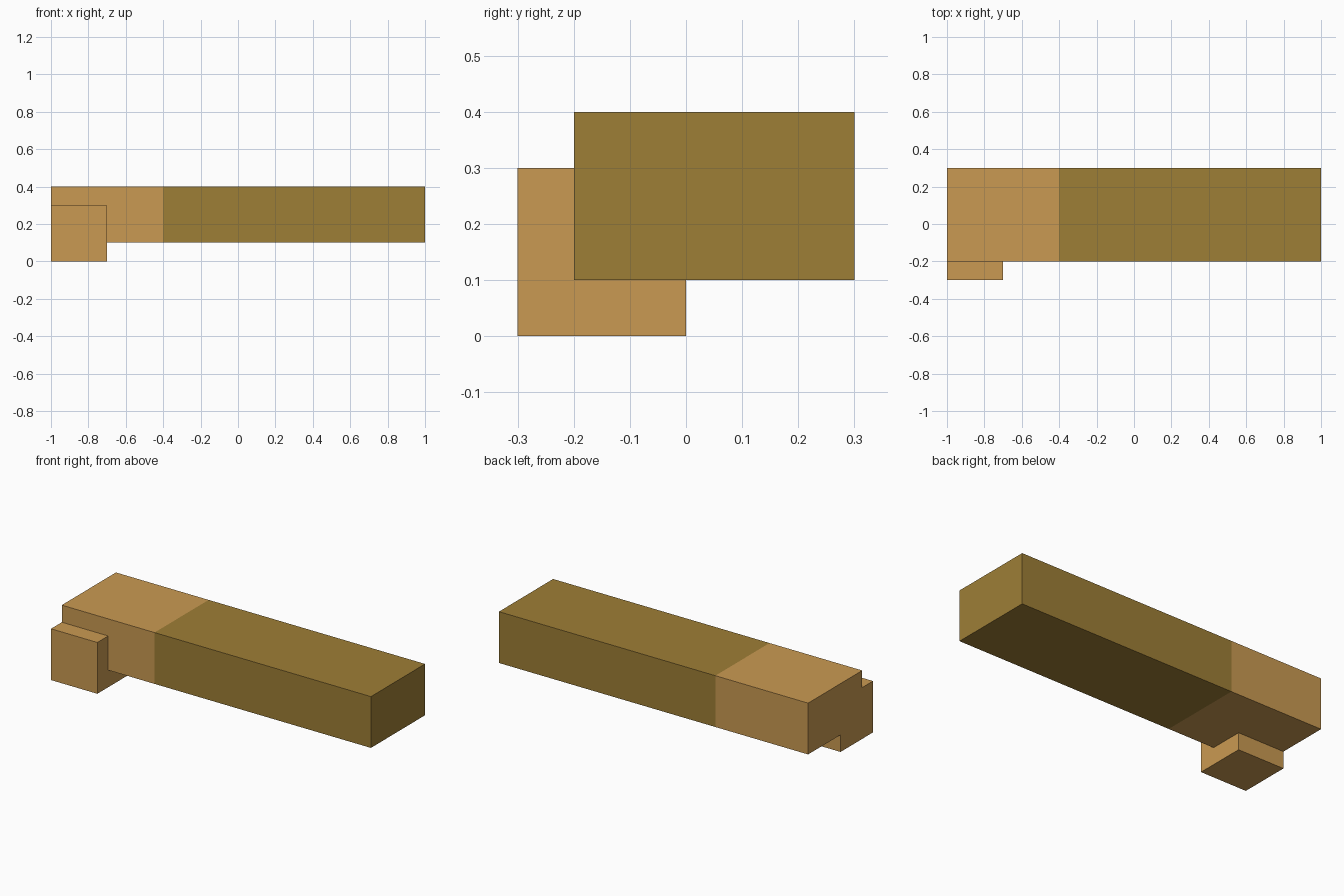
import bpy, bmesh
from mathutils import Vector

if "Cube" in bpy.data.objects:
    bpy.data.objects.remove(bpy.data.objects["Cube"])


def material(name, rgb):
    """Flat colour from 0-255 sRGB."""
    m = bpy.data.materials.new(name)
    lin = [((c / 255 + 0.055) / 1.055) ** 2.4 for c in rgb]
    m.diffuse_color = (*lin, 1)
    m.use_nodes = True
    m.node_tree.nodes["Principled BSDF"].inputs["Base Color"].default_value = m.diffuse_color
    return m


tan = material("tan", (202, 154, 82))
olive = material("olive", (158, 126, 54))


def box(name, lo, hi, mats, split_x=None):
    """Box between two corners; faces beyond split_x take the second material."""
    lo, hi = Vector(lo), Vector(hi)
    bm = bmesh.new()
    bmesh.ops.create_cube(bm, size=1)
    bmesh.ops.scale(bm, vec=hi - lo, verts=bm.verts)
    bmesh.ops.translate(bm, vec=(lo + hi) / 2, verts=bm.verts)
    if split_x is not None:
        bmesh.ops.bisect_plane(bm, geom=bm.verts[:] + bm.edges[:] + bm.faces[:],
                               plane_co=(split_x, 0, 0), plane_no=(1, 0, 0))
        for f in bm.faces:
            f.material_index = int(f.calc_center_median().x > split_x)
    me = bpy.data.meshes.new(name)
    bm.to_mesh(me)
    bm.free()
    for m in mats:
        me.materials.append(m)
    ob = bpy.data.objects.new(name, me)
    bpy.context.collection.objects.link(ob)
    return ob


# Long two-tone beam
beam = box("beam", (-1, -0.2, 0.1), (1, 0.3, 0.4), (tan, olive), split_x=-0.4)

# Corner block, fused into the tan end of the beam
block = box("corner_block", (-1, -0.3, 0), (-0.7, 0, 0.3), (tan,))
block.hide_render = True
union = beam.modifiers.new("fuse_block", "BOOLEAN")
union.operation = "UNION"
union.solver = "EXACT"
union.object = block
